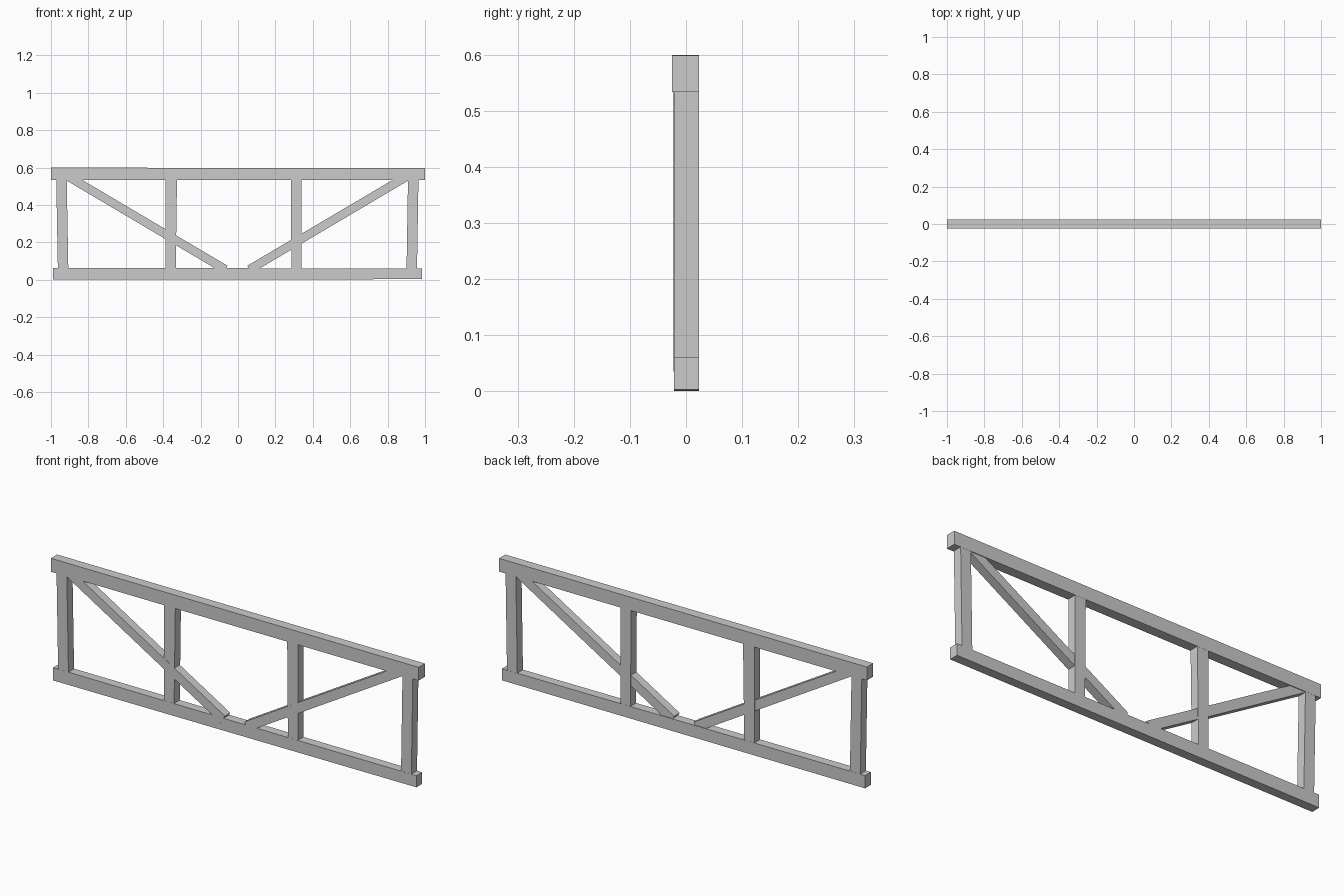
import bpy, bmesh

if "Cube" in bpy.data.objects:
    bpy.data.objects.remove(bpy.data.objects["Cube"])


def beam(name, profile, y0, y1):
    """Extrude a four-point front outline (x, z) from y0 to y1."""
    bm = bmesh.new()
    face = bm.faces.new([bm.verts.new((x, y0, z)) for x, z in profile])
    ext = bmesh.ops.extrude_face_region(bm, geom=[face])
    verts = [g for g in ext["geom"] if isinstance(g, bmesh.types.BMVert)]
    bmesh.ops.translate(bm, verts=verts, vec=(0, y1 - y0, 0))
    bmesh.ops.recalc_face_normals(bm, faces=bm.faces)
    mesh = bpy.data.meshes.new(name)
    bm.to_mesh(mesh)
    bm.free()
    obj = bpy.data.objects.new(name, mesh)
    bpy.context.collection.objects.link(obj)
    return obj


# Rails, very slightly out of square
beam("top_rail", [(-1, 0.533), (1, 0.533), (1, 0.598), (-1, 0.599)], -0.025, 0.0235)
beam("bottom_rail", [(-0.99, 0), (0.985, 0.003), (0.985, 0.06), (-0.99, 0.063)], -0.0215, 0.0235)

# Uprights: bottom left/right x, top left/right x, ends seated in the rails
posts = {
    "left_end_post": (-0.963, -0.907, -0.972, -0.916),
    "left_inner_post": (-0.388, -0.333, -0.388, -0.326),
    "right_inner_post": (0.286, 0.340, 0.282, 0.340),
    "right_end_post": (0.901, 0.957, 0.909, 0.965),
}
for name, (b0, b1, t0, t1) in posts.items():
    beam(name, [(b0, 0.05), (b1, 0.05), (t1, 0.545), (t0, 0.545)], -0.021, 0.023)

# Diagonal braces with square-cut ends buried in the rails
for name, s, shift in (("left_brace", -1, -0.006), ("right_brace", 1, 0)):
    outline = [(0.05, 0.075), (0.073, 0.035), (0.927, 0.54), (0.904, 0.579)]
    beam(name, [(s * x + shift, z) for x, z in outline], -0.022, 0.02)
